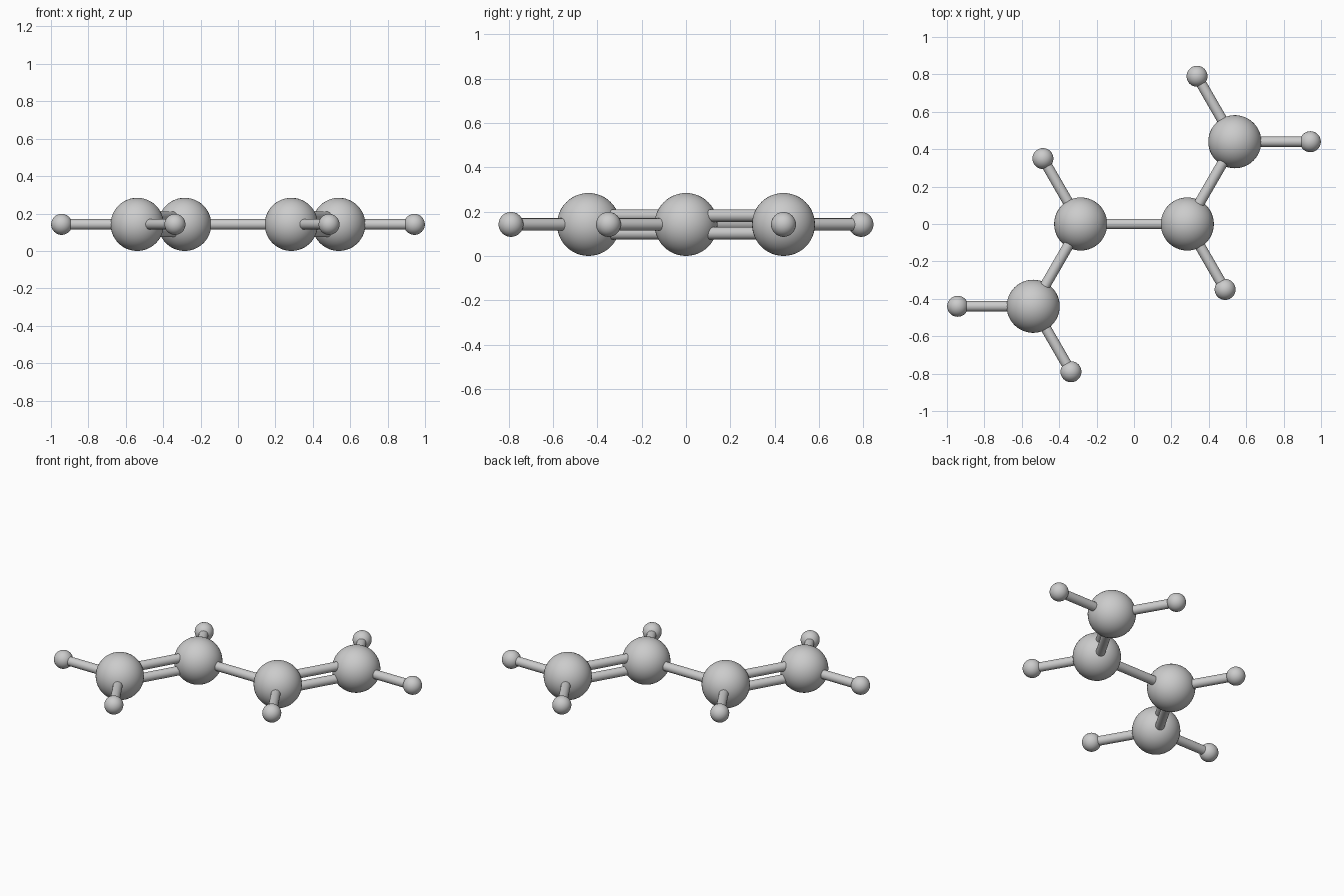
import bpy
import math
from mathutils import Vector

if "Cube" in bpy.data.objects:
    bpy.data.objects.remove(bpy.data.objects["Cube"])

CARBON_R, HYDROGEN_R, BOND_R = 0.142, 0.056, 0.028
DOUBLE_GAP = 0.04          # vertical offset of each rod in a double bond
Z = CARBON_R


def smooth(name):
    bpy.context.object.name = name
    bpy.ops.object.shade_smooth_by_angle(angle=math.radians(40))


def ball(name, pos, radius):
    bpy.ops.mesh.primitive_uv_sphere_add(segments=48, ring_count=24, radius=radius, location=pos)
    smooth(name)


def rod(name, a, b, dz=0.0):
    d = b - a
    mid = (a + b) / 2 + Vector((0, 0, dz))
    bpy.ops.mesh.primitive_cylinder_add(vertices=32, radius=BOND_R, depth=d.length, location=mid,
                                        rotation=d.to_track_quat('Z', 'Y').to_euler())
    smooth(name)


def step(start, angle, length):
    a = math.radians(angle)
    return start + Vector((math.cos(a), math.sin(a), 0)) * length


# Two halves, related by a half turn about the vertical axis
for side, turn in (("right", 0), ("left", 180)):
    inner = step(Vector((0, 0, Z)), turn, 0.285)
    outer = step(inner, turn + 60, 0.508)
    ball(f"inner_carbon_{side}", inner, CARBON_R)
    ball(f"outer_carbon_{side}", outer, CARBON_R)

    # Double bond: rods stacked vertically
    rod(f"double_bond_upper_{side}", inner, outer, DOUBLE_GAP)
    rod(f"double_bond_lower_{side}", inner, outer, -DOUBLE_GAP)

    # Hydrogens and their bonds
    for label, carbon, angle in (("inner", inner, -60), ("end", outer, 0), ("upper", outer, 120)):
        h = step(carbon, turn + angle, 0.404)
        ball(f"hydrogen_{label}_{side}", h, HYDROGEN_R)
        rod(f"hydrogen_bond_{label}_{side}", carbon, h)

# Central single bond
rod("central_bond", Vector((-0.285, 0, Z)), Vector((0.285, 0, Z)))
